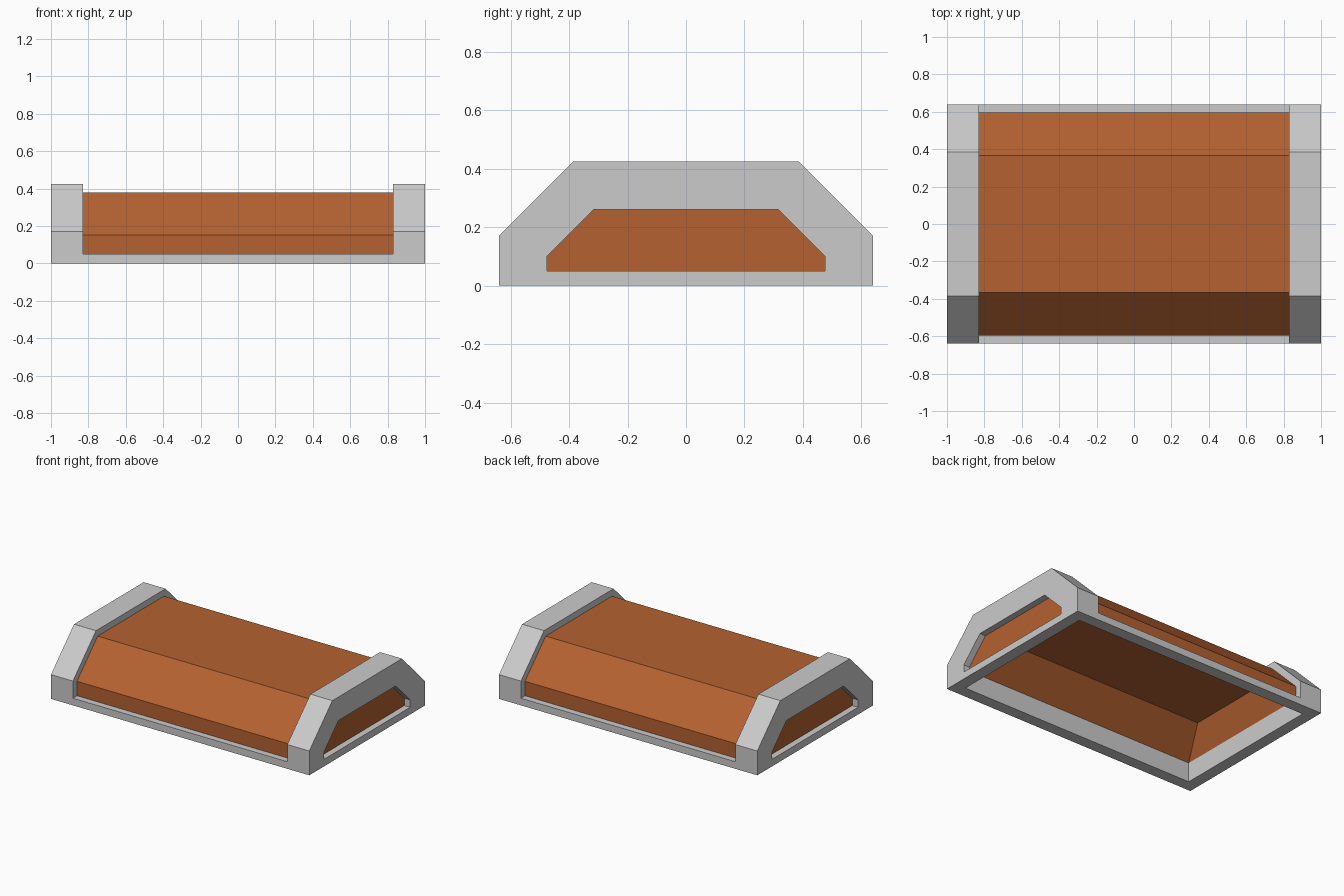
import bpy, bmesh, math

if "Cube" in bpy.data.objects:
    bpy.data.objects.remove(bpy.data.objects["Cube"])

K = math.tan(math.radians(22.5))
FRAME, COVER, WINDOWS, LINING = range(4)
NAMES = ["grey_frame", "cover_panels", "end_panels", "inner_lining"]
LEDGE, BAR = 0.05, 0.83          # rail height, inner side of end bars

bm = bmesh.new()


def face(pts, part):
    f = bm.faces.new([bm.verts.new(p) for p in pts])
    f.material_index = part


def strip(a, b, part, closed=False):
    """Quads between two matching point rows."""
    n = len(a)
    for i in range(n if closed else n - 1):
        j = (i + 1) % n
        face([a[i], a[j], b[j], b[i]], part)


def arch(x, d):
    """Chamfered arch across y, offset inward by d, standing on the ledge."""
    half = [(0.64 - d, LEDGE), (0.64 - d, 0.17 - K * d), (0.385 - K * d, 0.425 - d)]
    return [(x, -y, z) for y, z in half] + [(x, y, z) for y, z in reversed(half)]


def rect(x, y, z):
    return [(-x, -y, z), (x, -y, z), (x, y, z), (-x, y, z)]


# End bars with recessed windows
for s in (-1, 1):
    strip(arch(s, 0), arch(s * BAR, 0), FRAME)
    strip(arch(s * BAR, 0), arch(s * BAR, 0.045), FRAME)
    strip(arch(s, 0), arch(s, 0.165), FRAME)
    strip(arch(s, 0.165), arch(s * 0.955, 0.165), FRAME, closed=True)
    face(arch(s * 0.955, 0.165), WINDOWS)

# Base rails and the ledges above the long ones
for s in (-1, 1):
    y = 0.64 * s
    face([(-1, y, 0), (1, y, 0), (1, y, LEDGE), (BAR, y, LEDGE),
          (-BAR, y, LEDGE), (-1, y, LEDGE)], FRAME)
    face([(s, -0.64, 0), (s, 0.64, 0), (s, 0.64, LEDGE), (s, 0.475, LEDGE),
          (s, -0.475, LEDGE), (s, -0.64, LEDGE)], FRAME)
    face([(-BAR, y, LEDGE), (BAR, y, LEDGE),
          (BAR, 0.595 * s, LEDGE), (-BAR, 0.595 * s, LEDGE)], FRAME)

# Cover between the bars
strip(arch(-BAR, 0.045), arch(BAR, 0.045), COVER)

# Bottom rim, inner wall and hollow underside
strip(rect(1, 0.64, 0), rect(0.917, 0.557, 0), FRAME, closed=True)
strip(rect(0.917, 0.557, 0), rect(0.917, 0.557, 0.136), FRAME, closed=True)
strip(rect(0.917, 0.557, 0.136), rect(0.838, 0.375, 0.318), LINING, closed=True)
face(rect(0.838, 0.375, 0.318), LINING)

bmesh.ops.remove_doubles(bm, verts=bm.verts, dist=1e-4)
bmesh.ops.recalc_face_normals(bm, faces=bm.faces)

orange = bpy.data.materials.new("orange")
orange.diffuse_color = (0.46, 0.12, 0.03, 1)
orange.use_nodes = True
orange.node_tree.nodes["Principled BSDF"].inputs["Base Color"].default_value = orange.diffuse_color

# Split the closed shell into named parts
for part, name in enumerate(NAMES):
    piece = bm.copy()
    bmesh.ops.delete(piece, geom=[f for f in piece.faces if f.material_index != part],
                     context='FACES')
    for f in piece.faces:
        f.material_index = 0
    mesh = bpy.data.meshes.new(name)
    piece.to_mesh(mesh)
    piece.free()
    if part != FRAME:
        mesh.materials.append(orange)
    bpy.context.collection.objects.link(bpy.data.objects.new(name, mesh))
bm.free()
